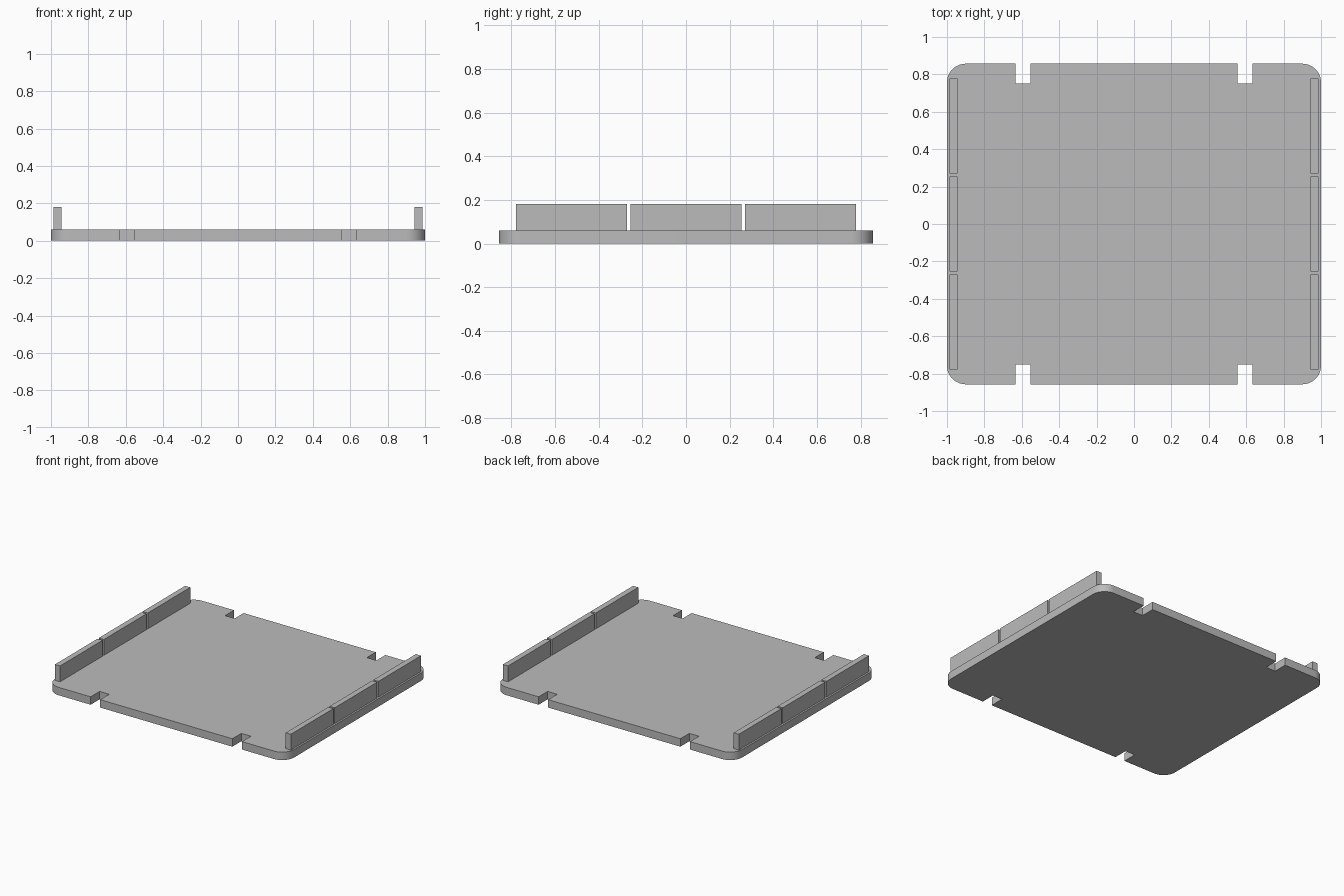
import bpy
import bmesh
from math import cos, sin, pi

if "Cube" in bpy.data.objects:
    bpy.data.objects.remove(bpy.data.objects["Cube"], do_unlink=True)

grey = bpy.data.materials.new("plain_grey")
grey.use_nodes = True
colour = (0.5, 0.5, 0.5, 1)
grey.diffuse_color = colour
grey.node_tree.nodes["Principled BSDF"].inputs["Base Color"].default_value = colour

HALF_X, HALF_Y, THICK = 1.0, 0.857, 0.06
RADIUS, ARC_STEPS = 0.1, 12
NOTCH_IN, NOTCH_OUT, NOTCH_Y = 0.553, 0.633, 0.75
RAIL_IN, RAIL_OUT, RAIL_TOP = 0.944, 0.987, 0.18
RAIL_LENGTH, RAIL_PITCH = 0.508, 0.524


def finish(name, bm):
    bmesh.ops.recalc_face_normals(bm, faces=bm.faces)
    mesh = bpy.data.meshes.new(name)
    bm.to_mesh(mesh)
    bm.free()
    mesh.materials.append(grey)
    obj = bpy.data.objects.new(name, mesh)
    bpy.context.collection.objects.link(obj)
    return obj


# Quarter outline: rounded corner, then the notch in the long edge
quarter = []
for i in range(ARC_STEPS + 1):
    a = pi / 2 * i / ARC_STEPS
    quarter.append((HALF_X - RADIUS + RADIUS * cos(a),
                    HALF_Y - RADIUS + RADIUS * sin(a)))
quarter += [(NOTCH_OUT, HALF_Y), (NOTCH_OUT, NOTCH_Y),
            (NOTCH_IN, NOTCH_Y), (NOTCH_IN, HALF_Y)]

# Base plate: mirror the quarter around and extrude it up
half = quarter + [(-x, y) for x, y in reversed(quarter)]
outline = half + [(-x, -y) for x, y in half]
bm = bmesh.new()
face = bm.faces.new([bm.verts.new((x, y, 0)) for x, y in outline])
top = bmesh.ops.extrude_face_region(bm, geom=[face], use_keep_orig=True)["geom"]
bmesh.ops.translate(bm, vec=(0, 0, THICK),
                    verts=[v for v in top if isinstance(v, bmesh.types.BMVert)])
plate = finish("base_plate", bm)
bpy.context.view_layer.objects.active = plate
plate.select_set(True)
bpy.ops.object.shade_smooth_by_angle(angle=pi / 6)
plate.select_set(False)

# Side rails: three upright blocks along each short edge
for side, sign in (("left", 1), ("right", -1)):
    for place, step in (("front", -1), ("middle", 0), ("back", 1)):
        bm = bmesh.new()
        bmesh.ops.create_cube(bm, size=1)
        bmesh.ops.scale(bm, verts=bm.verts,
                        vec=(RAIL_OUT - RAIL_IN, RAIL_LENGTH, RAIL_TOP - THICK))
        rail = finish(f"{side}_{place}_rail", bm)
        rail.location = (sign * (RAIL_IN + RAIL_OUT) / 2, step * RAIL_PITCH,
                         (RAIL_TOP + THICK) / 2)
